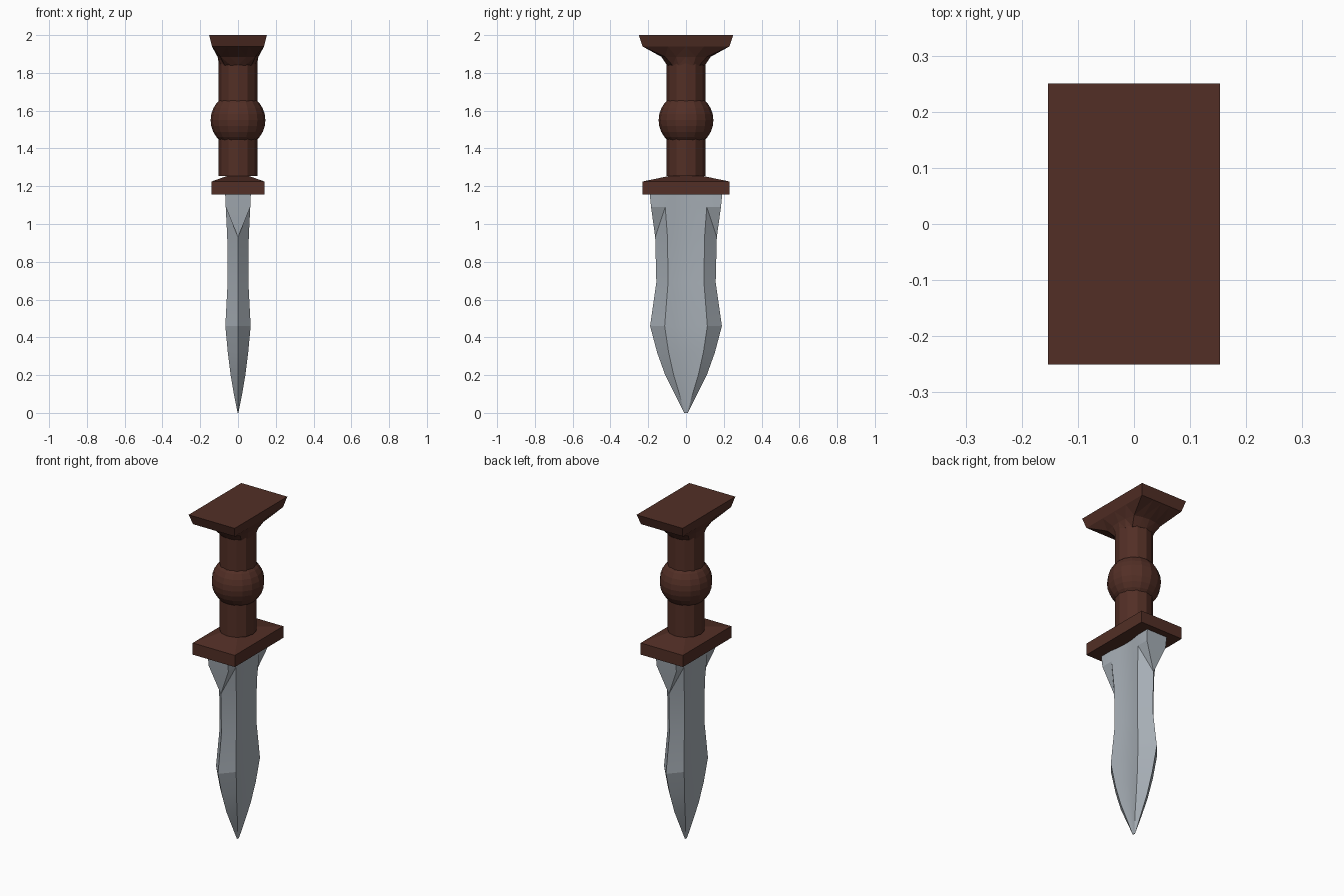
import bpy, bmesh, math

cube = bpy.data.objects.get("Cube")
if cube:
    bpy.data.objects.remove(cube)


def material(name, colour, roughness):
    m = bpy.data.materials.new(name)
    m.use_nodes = True
    m.diffuse_color = (*colour, 1)
    bsdf = m.node_tree.nodes["Principled BSDF"]
    bsdf.inputs["Base Color"].default_value = (*colour, 1)
    bsdf.inputs["Roughness"].default_value = roughness
    return m


wood = material("dark brown wood", (0.085, 0.028, 0.019), 0.6)
steel = material("grey steel", (0.38, 0.42, 0.46), 0.5)


def loft(name, loops, mat, smooth=None):
    """Skin a stack of equal-length point loops and cap both ends."""
    bm = bmesh.new()
    rings = [[bm.verts.new(p) for p in loop] for loop in loops]
    n = len(rings[0])
    for a, b in zip(rings, rings[1:]):
        for i in range(n):
            j = (i + 1) % n
            bm.faces.new((a[i], a[j], b[j], b[i]))
    bm.faces.new(rings[0])
    bm.faces.new(rings[-1])
    bmesh.ops.remove_doubles(bm, verts=bm.verts, dist=0.0005)
    bmesh.ops.triangulate(bm, faces=bm.faces, quad_method='SHORT_EDGE')
    bmesh.ops.recalc_face_normals(bm, faces=bm.faces)
    me = bpy.data.meshes.new(name)
    bm.to_mesh(me)
    bm.free()
    me.materials.append(mat)
    ob = bpy.data.objects.new(name, me)
    bpy.context.collection.objects.link(ob)
    if smooth:
        bpy.ops.object.select_all(action='DESELECT')
        bpy.context.view_layer.objects.active = ob
        ob.select_set(True)
        bpy.ops.object.shade_smooth_by_angle(angle=math.radians(smooth))
    return ob


def section(z, hx, hy, square, n=16):
    """Ring that blends from an ellipse (square=0) to a rectangle (square=1)."""
    pts = []
    for i in range(n):
        c, s = math.cos(math.tau * i / n), math.sin(math.tau * i / n)
        k = 1 + square * (1 / max(abs(c), abs(s)) - 1)
        pts.append((hx * c * k, hy * s * k, z))
    return pts


def blade_section(z, edge, ridge, hx, edge_hx):
    """Hollow-ground section: shallow fuller, ridges and outer edges."""
    half = [(hx - 0.18 * hx * (1 - t * t), ridge * t)
            for t in (-1, -0.5, 0, 0.5, 1)]
    half = [(edge_hx, -edge)] + half + [(edge_hx, edge)]
    return [(x, y, z) for x, y in half] + [(-x, -y, z) for x, y in half]


# Blade: z, edge half width, ridge half width, thickness, edge thickness
loft("blade", [blade_section(*s) for s in (
    (0.0, 0.01, 0.004, 0.002, 0),
    (0.1, 0.06, 0.035, 0.022, 0),
    (0.2, 0.11, 0.065, 0.039, 0),
    (0.32, 0.153, 0.092, 0.054, 0),
    (0.46, 0.19, 0.113, 0.067, 0),
    (0.69, 0.157, 0.095, 0.055, 0),
    (0.93, 0.163, 0.098, 0.057, 0),
    (1.09, 0.185, 0.11, 0.065, 0.065),
    (1.16, 0.192, 0.115, 0.068, 0.068))], steel, 14)

# Guard: slab with a sloping top
loft("guard", [section(z, x, y, 1) for z, x, y in (
    (1.155, 0.14, 0.23), (1.225, 0.14, 0.23), (1.257, 0.05, 0.075))], wood)

# Grip and its central ball
loft("grip", [section(z, 0.102, 0.102, 0, 12) for z in (1.255, 1.85)], wood)
ball_steps = 12
loft("grip_ball", [section(1.55 - 0.145 * math.cos(a), 0.145 * math.sin(a),
                           0.145 * math.sin(a), 0)
                   for a in (math.pi * (i + 1) / (ball_steps + 2)
                             for i in range(ball_steps + 1))], wood)

# Pommel: round neck flaring into a rectangular cap
loft("pommel", [section(*s) for s in (
    (1.84, 0.1, 0.1, 0),
    (1.885, 0.108, 0.13, 0.5),
    (1.94, 0.138, 0.23, 1),
    (2.0, 0.153, 0.25, 1))], wood)
